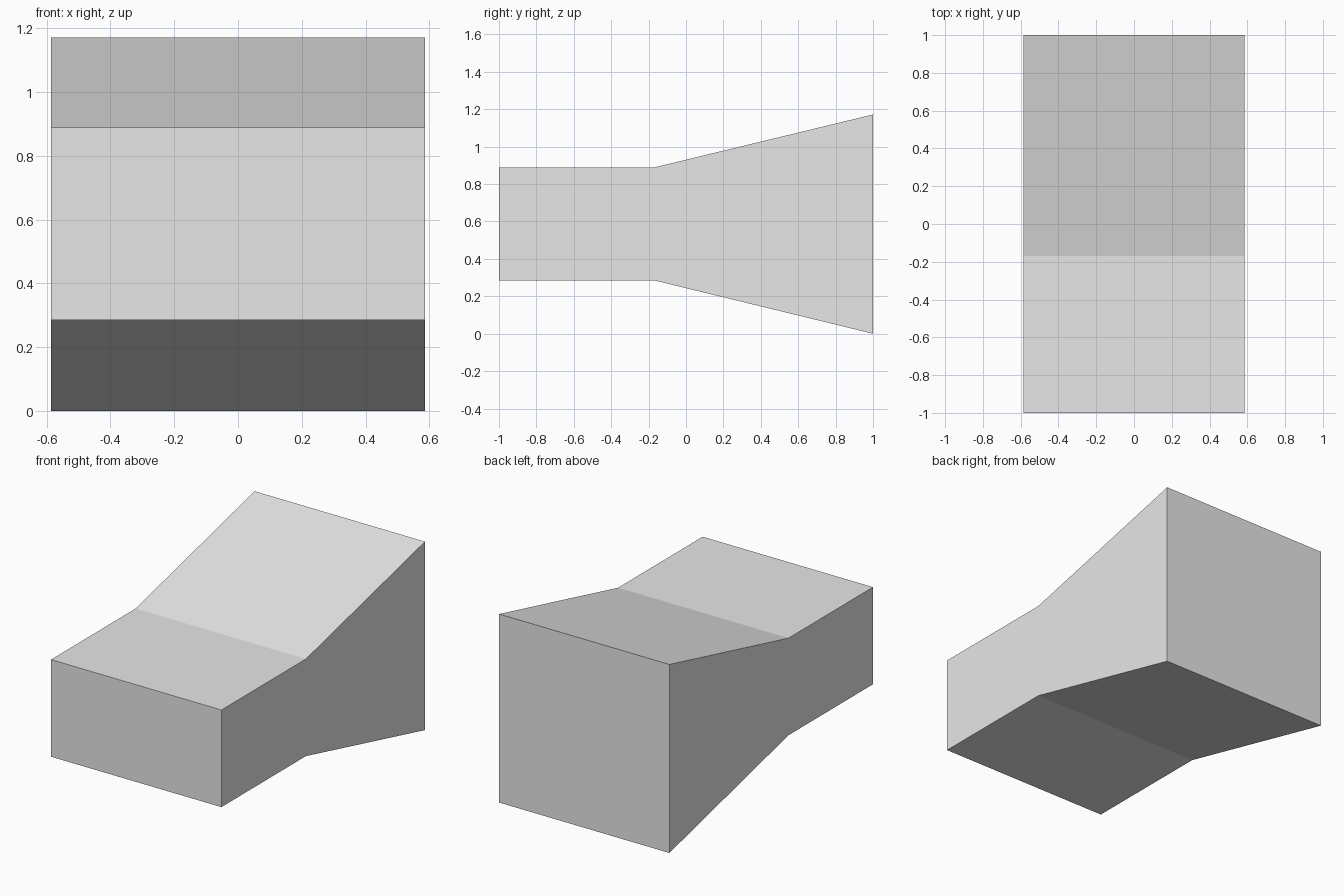
import bpy
import bmesh

if "Cube" in bpy.data.objects:
    bpy.data.objects.remove(bpy.data.objects["Cube"])

HALF_W = 0.586

# Plain grey material
grey = bpy.data.materials.new("light_grey")
grey.diffuse_color = (0.8, 0.8, 0.8, 1.0)
grey.use_nodes = True
grey.node_tree.nodes["Principled BSDF"].inputs["Base Color"].default_value = grey.diffuse_color

# Side profile (y, z): straight neck at the front, flaring to a square back
profile = [(-1, 0.285), (-0.17, 0.285), (1, 0.0),
           (1, 1.172), (-0.17, 0.889), (-1, 0.889)]

# Extrude the profile across the width
bm = bmesh.new()
side = bm.faces.new([bm.verts.new((-HALF_W, y, z)) for y, z in profile])
result = bmesh.ops.extrude_face_region(bm, geom=[side], use_keep_orig=True)
moved = [v for v in result["geom"] if isinstance(v, bmesh.types.BMVert)]
bmesh.ops.translate(bm, verts=moved, vec=(2 * HALF_W, 0, 0))
bmesh.ops.recalc_face_normals(bm, faces=bm.faces)

mesh = bpy.data.meshes.new("flared_block")
bm.to_mesh(mesh)
bm.free()
mesh.materials.append(grey)
bpy.context.collection.objects.link(bpy.data.objects.new("flared_block", mesh))
